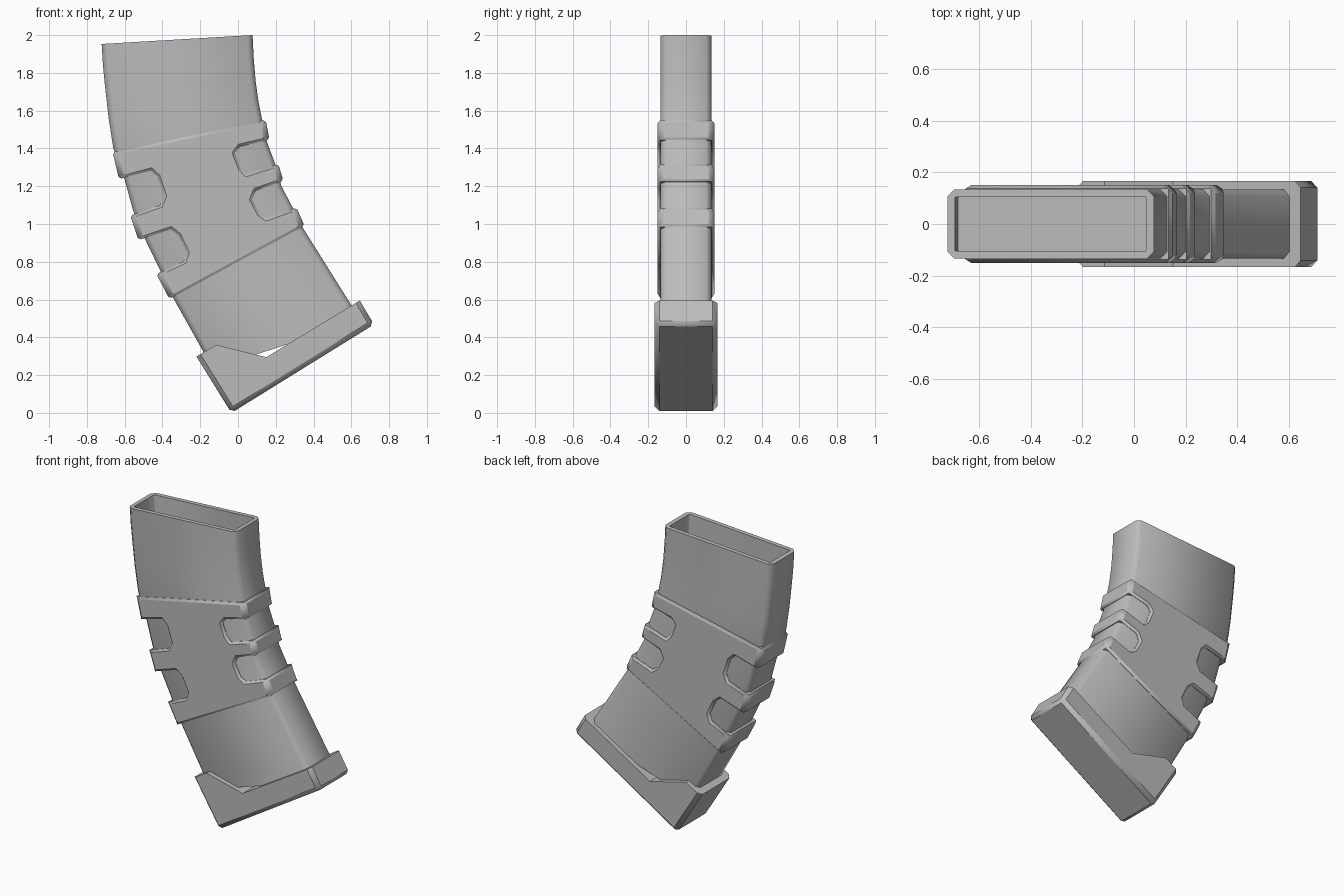
import bpy, bmesh
from math import radians
from mathutils import Vector

if "Cube" in bpy.data.objects:
    bpy.data.objects.remove(bpy.data.objects["Cube"])

GREY = (0.5, 0.5, 0.5, 1)
mat = bpy.data.materials.new("plain grey")
mat.use_nodes = True
mat.diffuse_color = GREY
mat.node_tree.nodes["Principled BSDF"].inputs["Base Color"].default_value = GREY


def finish(bm, name, angle):
    bmesh.ops.recalc_face_normals(bm, faces=bm.faces)
    me = bpy.data.meshes.new(name)
    bm.to_mesh(me)
    bm.free()
    me.materials.append(mat)
    ob = bpy.data.objects.new(name, me)
    bpy.context.collection.objects.link(ob)
    bpy.ops.object.select_all(action='DESELECT')
    ob.select_set(True)
    bpy.context.view_layer.objects.active = ob
    bpy.ops.object.shade_smooth_by_angle(angle=radians(angle))
    return ob


def section(bm, left, right, half, chamfer, inset=0):
    """Chamfered rectangle spanning two points of the side outline."""
    a, b = Vector((left[0], 0, left[1])), Vector((right[0], 0, right[1]))
    d = (b - a).normalized()
    a, b, half = a + d * inset, b - d * inset, half - inset
    c, y = d * chamfer, Vector((0, half, 0))
    s = Vector((0, half - chamfer, 0))
    pts = [a - s, a + c - y, b - c - y, b - s, b + s, b - c + y, a + c + y, a + s]
    return [bm.verts.new(p) for p in pts]


def bridge(bm, r, q):
    for i in range(len(r)):
        j = (i + 1) % len(r)
        bm.faces.new((r[i], r[j], q[j], q[i]))


def plate(name, outline, half, width, weight):
    """Outline extruded in depth; weight(p, q) sets the chamfer of each side,
    weight(p) the chamfer of each corner running through the depth."""
    bm = bmesh.new()
    layer = bm.edges.layers.float.new("bevel_weight_edge")
    front = [bm.verts.new((x, -half, z)) for x, z in outline]
    back = [bm.verts.new((x, half, z)) for x, z in outline]
    bridge(bm, front, back)
    bm.faces.new(front)
    bm.faces.new(back[::-1])
    n = len(outline)
    for i in range(n):
        j = (i + 1) % n
        for ring in (front, back):
            bm.edges.get((ring[i], ring[j]))[layer] = weight(i, j)
        bm.edges.get((front[i], back[i]))[layer] = weight(i, i)
    ob = finish(bm, name, 30)
    mod = ob.modifiers.new("chamfer", 'BEVEL')
    mod.limit_method = 'WEIGHT'
    mod.width = width
    mod.segments = 1
    return ob


# Curved hollow body: left and right edge points from mouth to foot
stations = [((-.722, 1.953), (.077, 2)), ((-.715, 1.84), (.083, 1.88)),
            ((-.703, 1.72), (.093, 1.76)), ((-.685, 1.56), (.108, 1.65)),
            ((-.66, 1.4), (.128, 1.55)), ((-.6, 1.235), (.155, 1.43)),
            ((-.555, 1.07), (.2, 1.31)), ((-.49, .915), (.23, 1.2)),
            ((-.415, .76), (.288, 1.09)), ((-.347, .615), (.347, .974)),
            ((-.183, .323), (.6, .571)), ((-.13, .235), (.65, .49))]
bm = bmesh.new()
rings = [section(bm, l, r, .134, .027) for l, r in stations]
for r, q in zip(rings, rings[1:]):
    bridge(bm, r, q)
bm.faces.new(rings[-1])
rim = section(bm, *stations[0], .134, .003, .029)
floor = section(bm, (-.71, 1.8), (.086, 1.845), .134, .003, .029)
bridge(bm, rings[0], rim)
bridge(bm, rim, floor)
bm.faces.new(floor)
finish(bm, "body", 50)

# Grip sleeve with two notches on each edge; the outer corners sit on the edges
left = [(-.664, 1.38), (-.63, 1.238),
        (-.46, 1.283), (-.425, 1.25), (-.392, 1.15), (-.412, 1.1),
        (-.57, 1.045), (-.527, .915),
        (-.355, .972), (-.315, .94), (-.272, .85), (-.288, .802),
        (-.432, .735), (-.363, .603)]
right = [(.352, .99), (.31, 1.087),
         (.15, 1.03), (.115, 1.055), (.075, 1.13), (.095, 1.178),
         (.24, 1.228), (.214, 1.318),
         (.045, 1.265), (.015, 1.295), (-.017, 1.375), (.01, 1.41),
         (.167, 1.447), (.146, 1.552)]
n = len(left)
ends = {k + m for k in (0, n) for m in (0, 1, 6, 7, 12, 13)}
ribs = {(k + m, k + m + 1) for k in (0, n) for m in (0, 6, 12)}


def sleeve_weight(i, j):
    if i == j:
        return .4 if i in ends else 0
    return 1 if (i, j) in ribs else .45


plate("grip_sleeve", left + right, .15, .03, sleeve_weight)

# Base plate: chamfered ends and bottom, crisp upper edge
base = [(-.22, .298), (-.035, 0), (.72, .468), (.645, .595), (.15, .295), (-.115, .36)]


def base_weight(i, j):
    if i == j:
        return .8 if i in (1, 2) else 0
    return 1 if i < 3 else 0


plate("base_plate", base, .166, .025, base_weight)
